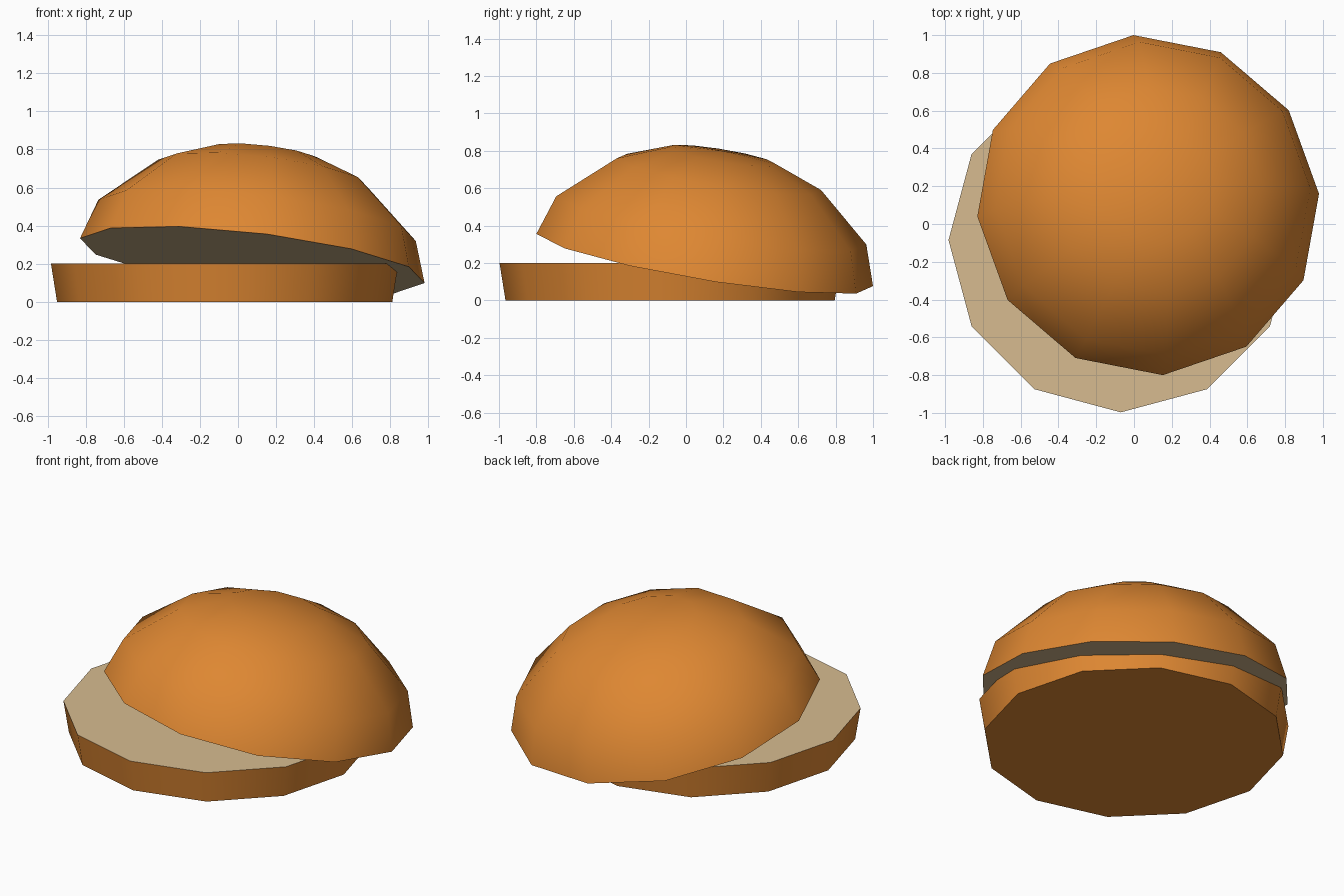
import bpy, bmesh, math, random
from mathutils import Vector, Matrix
from mathutils.bvhtree import BVHTree

if "Cube" in bpy.data.objects:
    bpy.data.objects.remove(bpy.data.objects["Cube"])

random.seed(4)


def material(name, rgb):
    m = bpy.data.materials.new(name)
    m.diffuse_color = (*rgb, 1)
    m.use_nodes = True
    m.node_tree.nodes["Principled BSDF"].inputs["Base Color"].default_value = m.diffuse_color
    return m


CRUST = material("baked crust", (0.73, 0.243, 0.032))
CRUMB = material("pale crumb", (0.68, 0.50, 0.28))


def finish(name, bm, matrix, mats):
    me = bpy.data.meshes.new(name)
    bm.to_mesh(me)
    bm.free()
    ob = bpy.data.objects.new(name, me)
    bpy.context.collection.objects.link(ob)
    ob.matrix_world = matrix
    for m in mats:
        me.materials.append(m)
    bpy.ops.object.select_all(action='DESELECT')
    ob.select_set(True)
    bpy.context.view_layer.objects.active = ob
    bpy.ops.object.shade_smooth_by_angle(angle=math.radians(42))


def lathe(name, rings, apex, matrix):
    """Twelve-sided turned body; the cut face (dome underside or disc top) is crumb."""
    bm = bmesh.new()
    loops = [[bm.verts.new((r * math.cos(i * math.pi / 6), r * math.sin(i * math.pi / 6), h))
              for i in range(12)] for r, h in rings]
    cut = bm.faces.new(loops[0][::-1])
    for lo, hi in zip(loops, loops[1:]):
        for i in range(12):
            j = (i + 1) % 12
            bm.faces.new((lo[i], lo[j], hi[j], hi[i]))
    if apex is None:
        cut = bm.faces.new(loops[-1])
    else:
        tip = bm.verts.new((0, 0, apex))
        for i in range(12):
            bm.faces.new((loops[-1][i], loops[-1][(i + 1) % 12], tip))
    cut.material_index = 1
    tree = BVHTree.FromBMesh(bm)
    finish(name, bm, matrix, [CRUST, CRUMB])
    return tree


# Bottom bun: shallow flared disc
lathe("bottom_bun", [(0.88, 0), (0.912, 0.2)], None, Matrix.Translation((-0.07, -0.085, 0)))

# Top bun: tilted dome resting against the bottom bun
u = Vector((0.905, 0.06, -0.1175)).normalized()
n = u.cross(Vector((-0.075, 0.9, -0.14))).normalized()
rot = Matrix((u, n.cross(u), n)).transposed()
place = Matrix.Translation((0.075, 0.10, 0.216)) @ rot.to_4x4()
dome = lathe("top_bun", [(0.914, 0), (0.842, 0.216), (0.555, 0.468), (0.29, 0.57)],
             0.595, place)
to_local, unrot = place.inverted(), rot.transposed()


def on_dome(q, lift=0.0):
    """Push a local point radially onto the dome surface."""
    d = Vector((q.x, q.y, max(q.z, 0.004))).normalized()
    hit, normal, _, _ = dome.ray_cast(d * 3, -d)
    return hit + normal * lift, normal


def add_seed(bm, p, nor, scale=1.0):
    """Thin irregular patch on the dome, widest along x and taller on steep slopes."""
    steep = 1 - max((rot @ nor).z, 0)
    side = unrot @ Vector((1, 0, 0))
    t1 = (side - nor * side.dot(nor)).normalized()
    t2 = nor.cross(t1)
    spin = Matrix.Rotation(math.radians(random.uniform(-18, 18)), 3, nor)
    t1 = spin @ t1 * scale * (0.078 - 0.018 * steep)
    t2 = spin @ t2 * scale * (0.035 + 0.03 * steep)
    wobble = [random.uniform(0.9, 1.12) for _ in range(10)]
    mid = bm.verts.new(on_dome(p, 0.006)[0])
    inner, outer = [[bm.verts.new(on_dome(
        p + (t1 * math.cos(i * math.tau / 10) + t2 * math.sin(i * math.tau / 10)) * s * w,
        0.006)[0]) for i, w in enumerate(wobble)] for s in (0.5, 1.0)]
    for i in range(10):
        j = (i + 1) % 10
        bm.faces.new((mid, inner[i], inner[j]))
        bm.faces.new((inner[i], outer[i], outer[j], inner[j]))


# Sesame seeds: upper ones dropped from above, steep ones placed from the side
UPPER = [(-.43, .76), (-.15, .67), (.27, .77), (.62, .47), (.31, .535), (-.42, .41),
         (-.67, .51), (-.73, .20), (-.46, .12), (-.11, .195), (.39, .16), (.69, .22),
         (.66, -.08), (-.42, -.14), (-.06, -.19), (.40, -.36), (-.47, -.40), (-.06, -.47)]
TINY = [(-.06, .85), (.28, -.60)]
STEEP = [(.36, .91, .20), (.63, .69, .30), (.90, .44, .23), (.82, .65, .06),
         (.91, .08, .32), (-.70, -.17, .46), (.86, -.24, .36), (.63, -.51, .44)]
bm = bmesh.new()
down = unrot @ Vector((0, 0, -1))
for spots, scale in ((UPPER, 1.0), (TINY, 0.45)):
    for x, y in spots:
        add_seed(bm, *dome.ray_cast(to_local @ Vector((x, y, 3)), down)[:2], scale)
for spot in STEEP:
    add_seed(bm, *on_dome(to_local @ Vector(spot)))
add_seed(bm, *on_dome(to_local @ Vector((-.20, -.68, .50))), 1.4)
finish("sesame_seeds", bm, place, [CRUMB])
